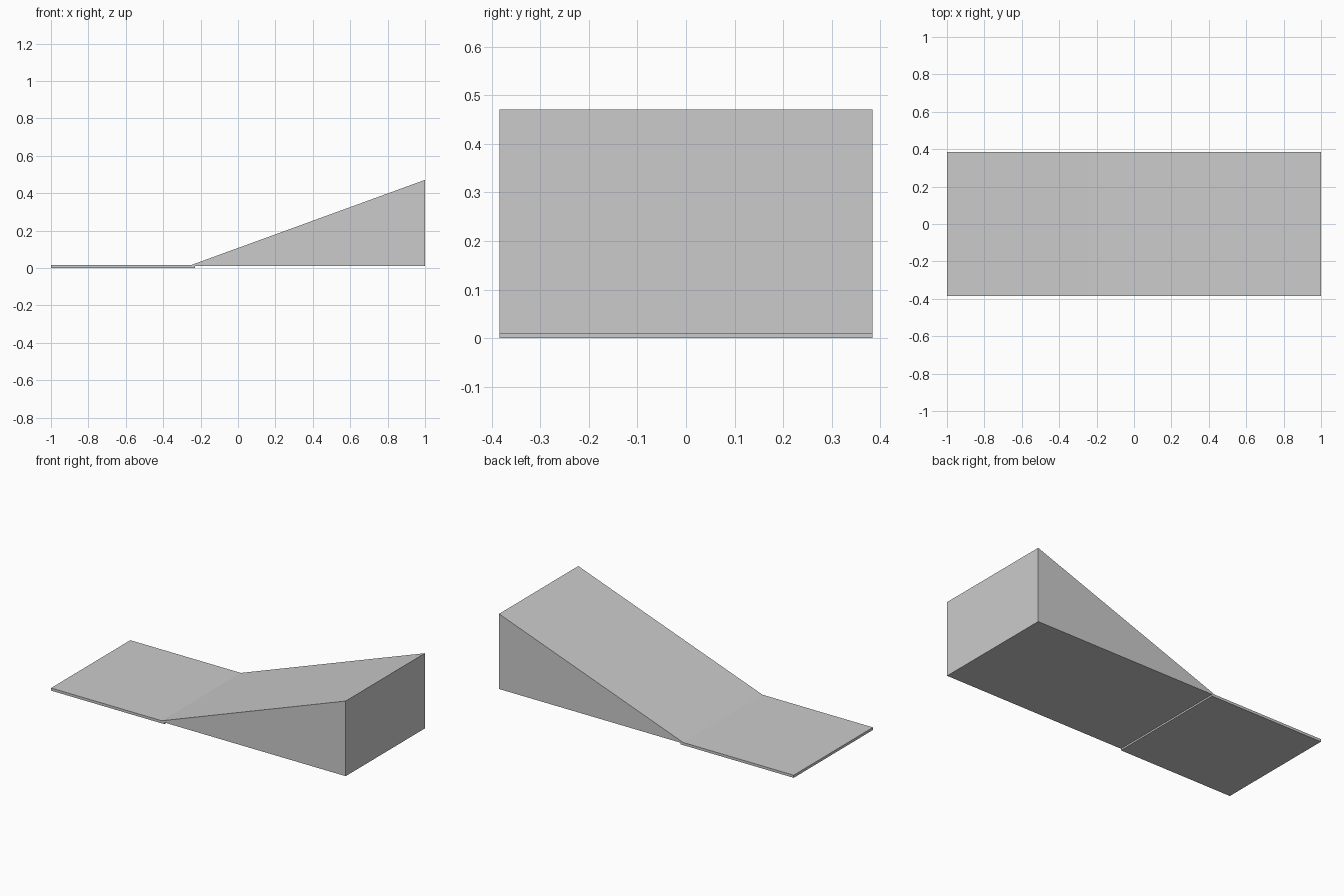
import bpy
import bmesh

if "Cube" in bpy.data.objects:
    bpy.data.objects.remove(bpy.data.objects["Cube"])

HALF_WIDTH = 0.384


def extrude_profile(name, profile):
    """Extrude an x/z outline across the full width in y."""
    bm = bmesh.new()
    face = bm.faces.new([bm.verts.new((x, -HALF_WIDTH, z)) for x, z in profile])
    result = bmesh.ops.extrude_face_region(bm, geom=[face])
    verts = [v for v in result["geom"] if isinstance(v, bmesh.types.BMVert)]
    bmesh.ops.translate(bm, verts=verts, vec=(0, 2 * HALF_WIDTH, 0))
    bmesh.ops.recalc_face_normals(bm, faces=bm.faces)
    mesh = bpy.data.meshes.new(name)
    bm.to_mesh(mesh)
    bm.free()
    obj = bpy.data.objects.new(name, mesh)
    bpy.context.collection.objects.link(obj)
    return obj


# Thin flat approach plate, its end tucked under the ramp
extrude_profile("base_plate", [(-1, 0), (-0.23, 0), (-0.23, 0.016), (-1, 0.016)])

# Ramp wedge rising at 20 degrees, its tip sunk into the plate
extrude_profile("ramp_wedge", [(-0.266, 0.01), (1, 0.01), (1, 0.471)])
